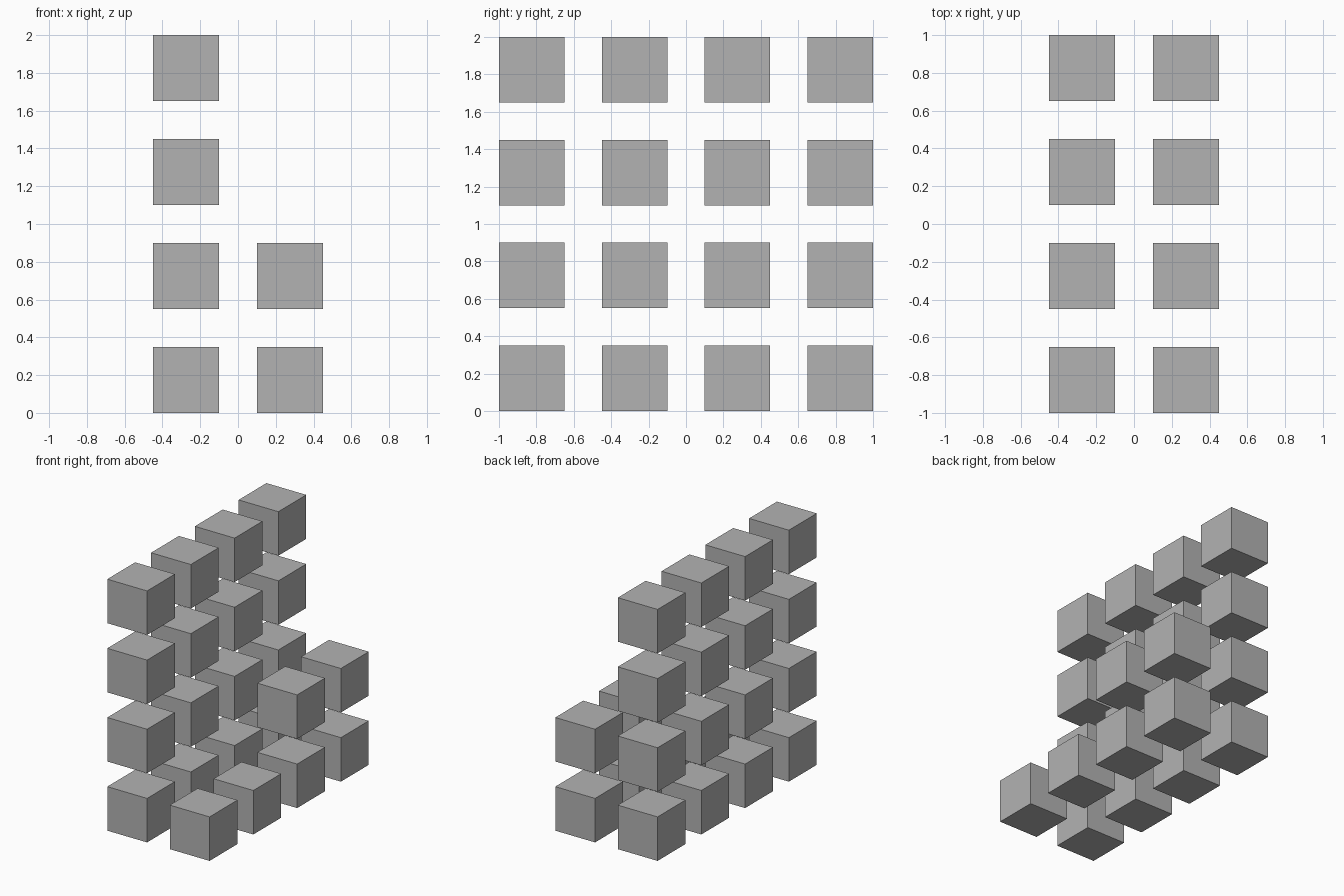
import bpy
import bmesh
from mathutils import Matrix

cube = bpy.data.objects.get("Cube")
if cube:
    bpy.data.objects.remove(cube, do_unlink=True)

SIZE = 0.35   # edge of each block
STEP = 0.55   # spacing between block centres

# Plain grey material
grey = bpy.data.materials.new("plain_grey")
grey.use_nodes = True
colour = (0.45, 0.45, 0.45, 1)
grey.diffuse_color = colour
grey.node_tree.nodes["Principled BSDF"].inputs["Base Color"].default_value = colour

# One block mesh, shared by every block
mesh = bpy.data.meshes.new("block")
bm = bmesh.new()
bmesh.ops.create_cube(bm, size=SIZE, matrix=Matrix.Translation((0, 0, SIZE / 2)))
bm.to_mesh(mesh)
bm.free()
mesh.materials.append(grey)


def stack(name, column, row, height):
    """Stack separate blocks upwards in one cell of the 2 x 4 plan."""
    for level in range(height):
        block = bpy.data.objects.new(f"{name}_block_row{row + 1}_level{level + 1}", mesh)
        block.location = ((column - 0.5) * STEP, (row - 1.5) * STEP, level * STEP)
        bpy.context.collection.objects.link(block)


# Tall wall on the -x side, low steps on the +x side; rows run front to back
for row, low_height in enumerate((1, 1, 2, 2)):
    stack("wall", 0, row, 4)
    stack("step", 1, row, low_height)
